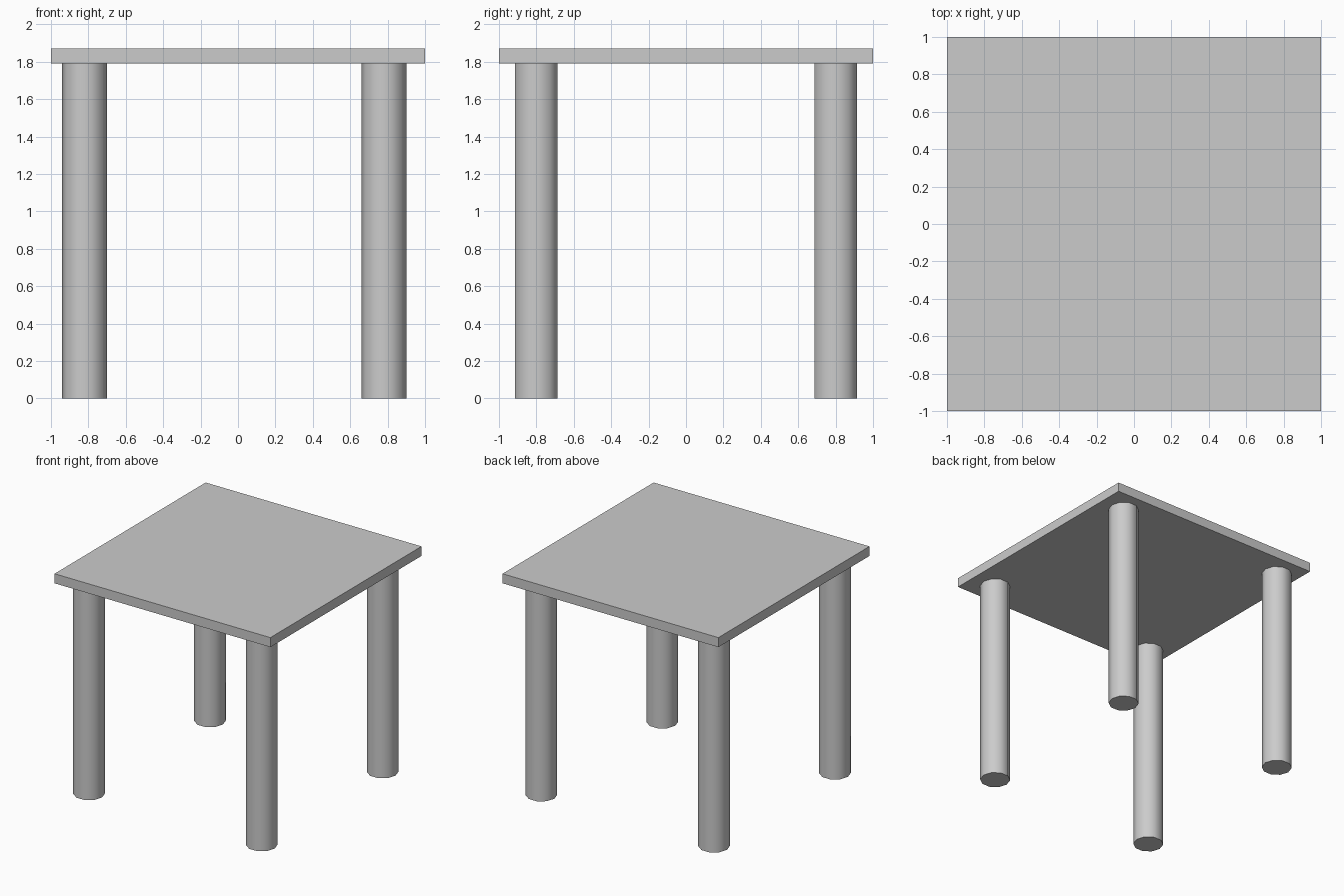
import bpy
import math

cube = bpy.data.objects.get("Cube")
if cube:
    bpy.data.objects.remove(cube, do_unlink=True)

TOP_Z, UNDERSIDE_Z = 1.87, 1.79
LEG_RADIUS, LEG_SIDES = 0.12, 10

# Single plain grey for the whole table
grey = bpy.data.materials.new("plain_grey")
grey.use_nodes = True
colour = (0.6, 0.6, 0.6, 1)
grey.diffuse_color = colour
grey.node_tree.nodes["Principled BSDF"].inputs["Base Color"].default_value = colour


def finish(name):
    obj = bpy.context.object
    obj.name = name
    obj.data.materials.append(grey)
    bpy.ops.object.transform_apply(location=False, rotation=True, scale=True)
    return obj


# Square slab top
bpy.ops.mesh.primitive_cube_add(size=1, location=(0, 0, (TOP_Z + UNDERSIDE_Z) / 2))
bpy.context.object.scale = (2, 2, TOP_Z - UNDERSIDE_Z)
finish("table_top")

# Four ten-sided legs with a corner pointing sideways, softly shaded round
for side, x in (("right", -0.82), ("left", 0.78)):
    for end, y in (("front", -0.80), ("back", 0.80)):
        bpy.ops.mesh.primitive_cylinder_add(
            vertices=LEG_SIDES, radius=LEG_RADIUS, depth=UNDERSIDE_Z,
            location=(x, y, UNDERSIDE_Z / 2), rotation=(0, 0, math.pi / 2))
        finish(f"{end}_{side}_leg")
        bpy.ops.object.shade_smooth_by_angle(angle=math.radians(45))
